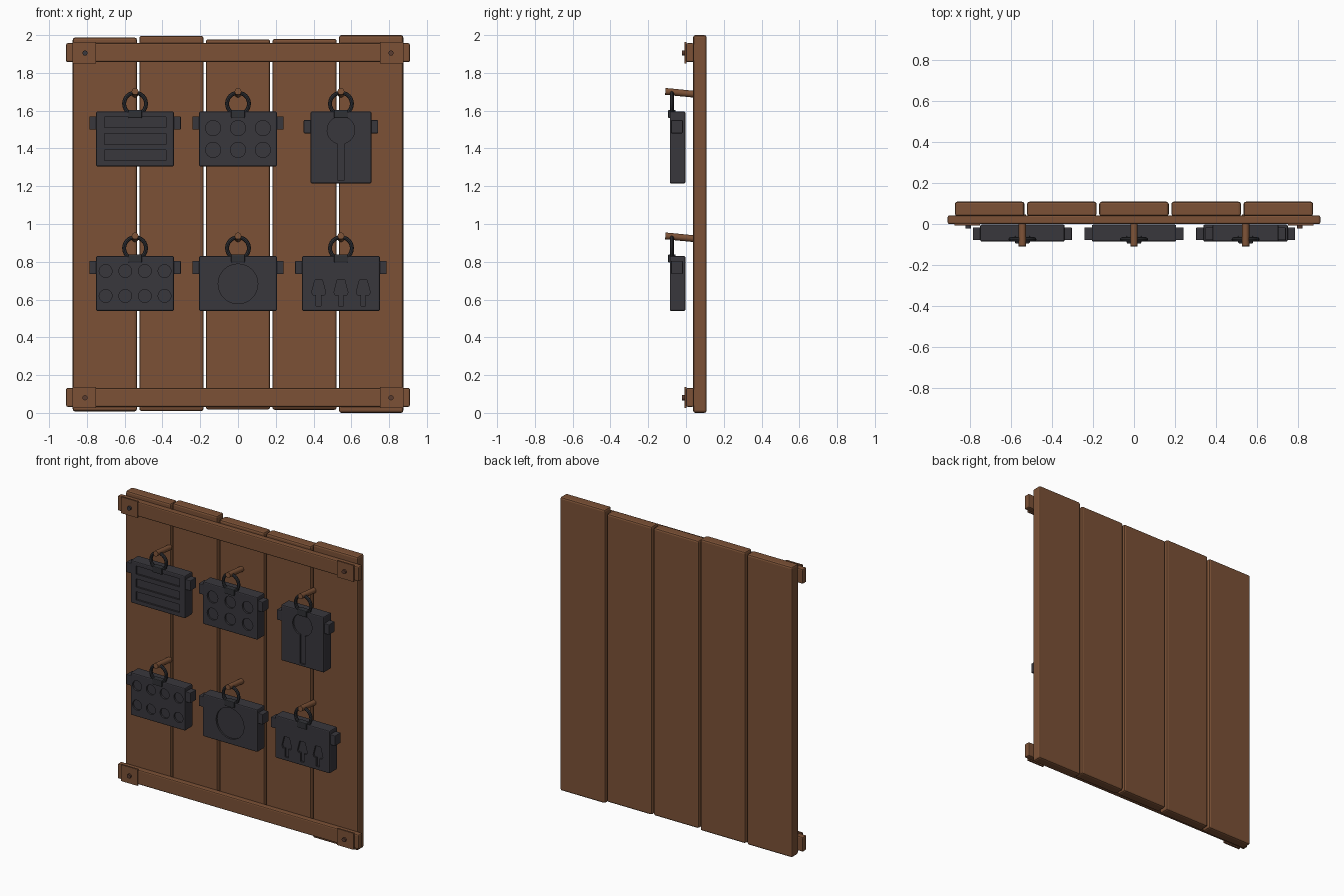
import bpy, bmesh, math
from mathutils import Vector

cube = bpy.data.objects.get("Cube")
if cube:
    bpy.data.objects.remove(cube, do_unlink=True)


def material(name, rgb):
    m = bpy.data.materials.new(name)
    m.use_nodes = True
    m.diffuse_color = (*rgb, 1)
    m.node_tree.nodes["Principled BSDF"].inputs["Base Color"].default_value = (*rgb, 1)
    return m


WOOD = material("brown_wood", (0.2, 0.083, 0.037))
IRON = material("cast_iron", (0.04, 0.038, 0.046))
RING = material("dark_iron", (0.03, 0.031, 0.036))
RIVET = material("rusty_iron", (0.1, 0.045, 0.03))


def finish(bm, name, mat, smooth=False):
    bmesh.ops.recalc_face_normals(bm, faces=bm.faces)
    me = bpy.data.meshes.new(name)
    bm.to_mesh(me)
    bm.free()
    ob = bpy.data.objects.new(name, me)
    bpy.context.collection.objects.link(ob)
    me.materials.append(mat)
    bpy.ops.object.select_all(action='DESELECT')
    ob.select_set(True)
    bpy.context.view_layer.objects.active = ob
    if smooth:
        bpy.ops.object.shade_smooth_by_angle(angle=math.radians(40))
    return ob


def box(name, x, y, z, mat, bevel=0.0):
    """Box from (low, high) ranges with chamfered edges."""
    bm = bmesh.new()
    bmesh.ops.create_cube(bm, size=1)
    for v in bm.verts:
        v.co = [r[0] + (c + 0.5) * (r[1] - r[0]) for c, r in zip(v.co, (x, y, z))]
    if bevel:
        bmesh.ops.bevel(bm, geom=bm.edges[:], offset=bevel, segments=2,
                        profile=0.5, affect='EDGES')
    return finish(bm, name, mat)


def rod(name, a, b, r, mat, sides=12):
    a, b = Vector(a), Vector(b)
    bm = bmesh.new()
    bmesh.ops.create_cone(bm, cap_ends=True, segments=sides, radius1=r, radius2=r,
                          depth=(b - a).length)
    turn = (b - a).to_track_quat('Z', 'Y')
    for v in bm.verts:
        v.co = turn @ v.co + (a + b) / 2
    return finish(bm, name, mat, True)


def ring(name, centre, major, minor, mat, n=24, m=8):
    """Upright ring facing the front."""
    bm = bmesh.new()
    rows = []
    for i in range(n):
        a = math.tau * i / n
        row = []
        for j in range(m):
            b = math.tau * j / m
            r = major + minor * math.cos(b)
            row.append(bm.verts.new(Vector(centre) + Vector(
                (r * math.cos(a), minor * math.sin(b), r * math.sin(a)))))
        rows.append(row)
    for i in range(n):
        p, q = rows[i], rows[(i + 1) % n]
        for j in range(m):
            k = (j + 1) % m
            bm.faces.new((p[j], q[j], q[k], p[k]))
    return finish(bm, name, mat, True)


# Outlines in the x-z plane for the mould cavities
def disc(x, z, r, n=24):
    return [(x + r * math.cos(math.tau * i / n), z + r * math.sin(math.tau * i / n))
            for i in range(n)]


def slot(x, z, w, h):
    return [(x - w, z - h), (x + w, z - h), (x + w, z + h), (x - w, z + h)]


def spoon(x, z, r, w, end):
    a0 = math.asin(w / r)
    arc = [-math.pi / 2 + a0 + (math.tau - 2 * a0) * i / 24 for i in range(25)]
    return [(x + r * math.cos(a), z + r * math.sin(a)) for a in arc] + [(x - w, end), (x + w, end)]


def arrow(x, z):
    half = [(0.02, 0.07), (0.037, 0.005), (0.03, -0.01), (0.013, -0.01), (0.013, -0.068)]
    return ([(x + a, z + b) for a, b in half]
            + [(x - a, z + b) for a, b in reversed(half)])


FRONT, BACK, DEPTH = -0.086, -0.003, 0.012


def carve(body, outlines):
    """Sink the outlines into the front face of a mould."""
    bm = bmesh.new()
    for pts in outlines:
        face = bm.faces.new([bm.verts.new((x, FRONT - 0.02, z)) for x, z in pts])
        new = bmesh.ops.extrude_face_region(bm, geom=[face])
        for v in new["geom"]:
            if isinstance(v, bmesh.types.BMVert):
                v.co.y = FRONT + DEPTH
    cutter = finish(bm, "cavity_cutter", IRON)
    cutter.hide_render = True
    mod = body.modifiers.new("cavities", 'BOOLEAN')
    mod.operation = 'DIFFERENCE'
    mod.solver = 'EXACT'
    mod.object = cutter
    bpy.context.view_layer.objects.active = body
    bpy.ops.object.modifier_apply(modifier=mod.name)
    bpy.data.objects.remove(cutter, do_unlink=True)


def hanging_mould(name, x, top, half, height, ear, outlines):
    body = box(name + "_mould", (x - half, x + half), (FRONT, BACK),
               (top - height, top), IRON, 0.007)
    carve(body, outlines)
    for side, label in ((-1, "right"), (1, "left")):
        xs = sorted((x + side * (half - 0.004), x + side * (half + 0.036)))
        box(f"{name}_{label}_ear", xs, (-0.079, -0.017), (top - ear - 0.07, top - ear), IRON, 0.004)
    box(name + "_hanger_tab", (x - 0.036, x + 0.036), (-0.095, -0.055),
        (top - 0.034, top + 0.009), RING, 0.005)
    ring(name + "_ring", (x, -0.075, top + 0.042), 0.058, 0.0105, RING)
    rod(name + "_peg", (x, 0.045, top + 0.092), (x, -0.109, top + 0.107), 0.018, WOOD)


# Planks of uneven length
ends = [(0.008, 1.987), (0.01, 1.996), (0.018, 1.978), (0.016, 1.98), (0.0, 2.0)]
for i, zs in enumerate(ends):
    x = (i - 2) * 0.3525
    box(f"plank_{i + 1}", (x - 0.17, x + 0.17), (0.038, 0.109), zs, WOOD, 0.012)

# Cross rails with end plates and rivets
for label, z in (("top", 1.907), ("bottom", 0.082)):
    box(label + "_rail", (-0.91, 0.91), (0.0, 0.042), (z - 0.05, z + 0.05), WOOD, 0.008)
    for side, end in ((-1, "right"), (1, "left")):
        xs = sorted((side * 0.752, side * 0.877))
        box(f"{label}_{end}_plate", xs, (-0.008, 0.003), (z - 0.056, z + 0.056), WOOD)
        dark = IRON if (label, end) == ("top", "right") else RIVET
        rod(f"{label}_{end}_rivet", (side * 0.81, 0.0, z - 0.002),
            (side * 0.81, -0.021, z - 0.002), 0.014, dark, 10)

# Hanging moulds
UP, LOW, COL = 1.595, 0.83, 0.545
hanging_mould("bar", -COL, UP, 0.206, 0.29, 0.025,
              [slot(-COL, UP - d, 0.163, 0.028) for d in (0.057, 0.145, 0.232)])
hanging_mould("six_cup", 0, UP, 0.206, 0.29, 0.025,
              [disc(i * 0.132, UP - d, 0.04) for i in (-1, 0, 1) for d in (0.087, 0.203)])
hanging_mould("spoon", COL, UP, 0.161, 0.38, 0.045,
              [spoon(COL, UP - 0.098, 0.073, 0.019, UP - 0.363)])
hanging_mould("eight_cup", -COL, LOW, 0.206, 0.29, 0.025,
              [disc(-COL + i * 0.052, LOW - d, 0.034)
               for i in (-3, -1, 1, 3) for d in (0.079, 0.211)])
hanging_mould("round", 0, LOW, 0.206, 0.29, 0.025, [disc(0, LOW - 0.147, 0.105, 32)])
hanging_mould("arrowhead", COL, LOW, 0.206, 0.29, 0.025,
              [arrow(COL + i * 0.118, LOW - 0.197) for i in (-1, 0, 1)])
